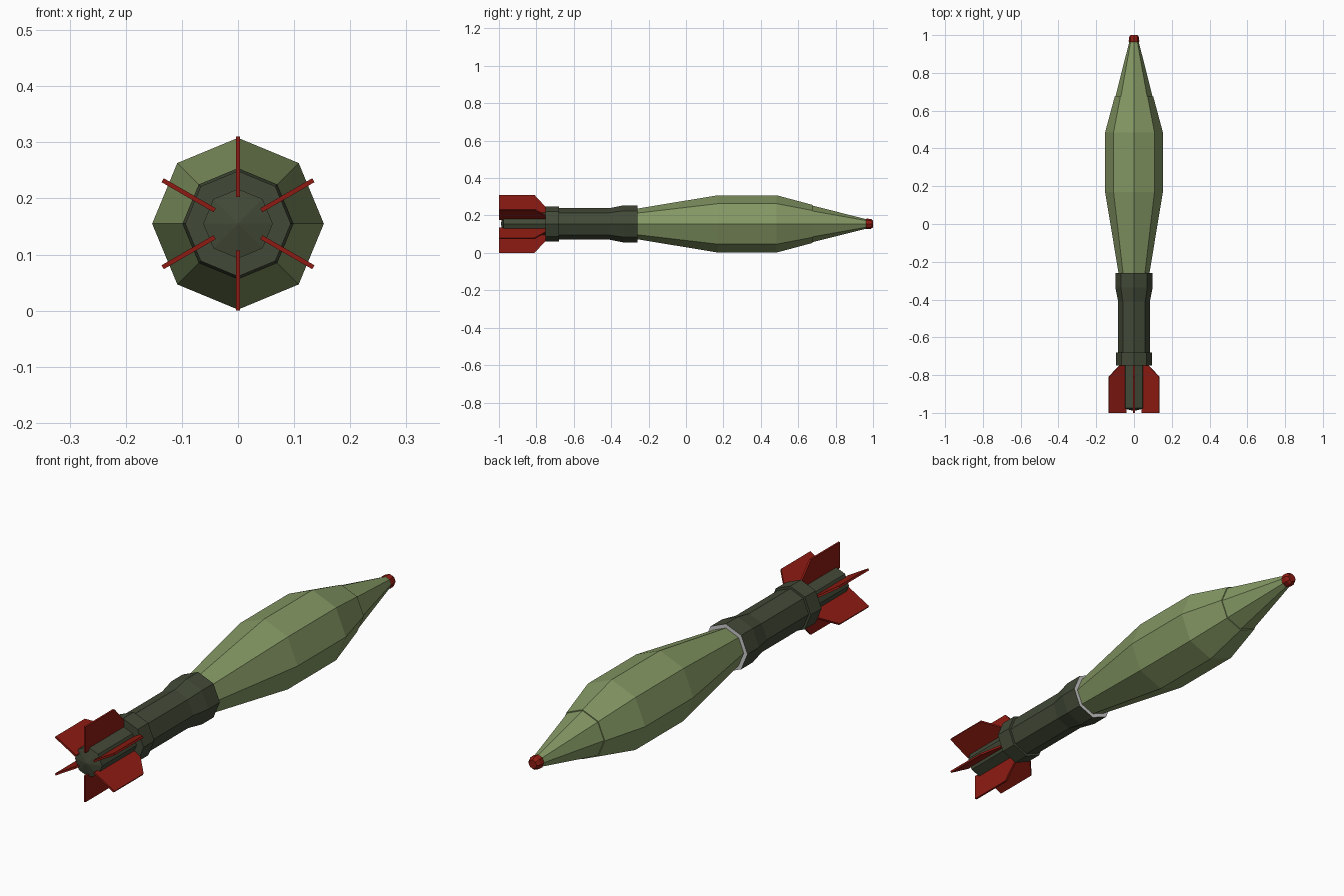
import bpy, bmesh
from math import sin, cos, pi
from mathutils import Vector

if "Cube" in bpy.data.objects:
    bpy.data.objects.remove(bpy.data.objects["Cube"])

ZC = 0.155    # height of the long axis
SIDES = 8


def material(name, rgb):
    m = bpy.data.materials.new(name)
    m.diffuse_color = (*rgb, 1)
    m.use_nodes = True
    m.node_tree.nodes["Principled BSDF"].inputs["Base Color"].default_value = m.diffuse_color
    return m


olive = material("olive", (0.23, 0.31, 0.125))
dark = material("dark_olive", (0.055, 0.068, 0.038))
red = material("red", (0.27, 0.011, 0.006))


def finish(name, bm, mat):
    bmesh.ops.recalc_face_normals(bm, faces=bm.faces)
    mesh = bpy.data.meshes.new(name)
    bm.to_mesh(mesh)
    bm.free()
    if mat:
        mesh.materials.append(mat)
    ob = bpy.data.objects.new(name, mesh)
    bpy.context.collection.objects.link(ob)
    return ob


def lathe(name, profile, mat, caps=True):
    """Eight-sided body around the y axis from (y, radius) points."""
    bm = bmesh.new()
    rings = []
    for y, r in profile:
        if r == 0:
            rings.append([bm.verts.new((0, y, ZC))] * SIDES)
        else:
            rings.append([bm.verts.new((r * cos(2 * pi * i / SIDES), y,
                                        ZC + r * sin(2 * pi * i / SIDES)))
                          for i in range(SIDES)])
    for a, b in zip(rings, rings[1:]):
        for i in range(SIDES):
            j = (i + 1) % SIDES
            bm.faces.new(list(dict.fromkeys((a[i], a[j], b[j], b[i]))))
    if caps:
        for ring in (rings[0], rings[-1]):
            if ring[0] is not ring[1]:
                bm.faces.new(ring)
    return finish(name, bm, mat)


def fin(name, angle):
    """Thin plate standing out from the axis, with a sloped leading corner."""
    outline = [(-1.0, 0.048), (-1.0, 0.155), (-0.81, 0.155),
               (-0.75, 0.09), (-0.75, 0.048)]
    out = Vector((cos(angle), 0, sin(angle)))
    side = Vector((-sin(angle), 0, cos(angle))) * 0.004
    bm = bmesh.new()
    plate = [[bm.verts.new(out * r + Vector((0, y, ZC)) + side * s)
              for y, r in outline] for s in (-1, 1)]
    for p in plate:
        bm.faces.new(p)
    n = len(outline)
    for i in range(n):
        j = (i + 1) % n
        bm.faces.new((plate[0][i], plate[0][j], plate[1][j], plate[1][i]))
    return finish(name, bm, red)


# Warhead and the nose cone behind a fine step
lathe("warhead", [(-0.26, 0.082), (0.17, 0.153), (0.485, 0.153), (0.675, 0.102)], olive)
lathe("nose_cone", [(0.675, 0.098), (0.965, 0.025)], olive)

# Red fuse tip
lathe("fuse_tip", [(0.96, 0.024), (0.966, 0.028), (0.988, 0.027), (1.0, 0.018)], red)

# Motor tube with flared front and rear collar
lathe("motor_tube", [(-0.75, 0.06), (-0.75, 0.094), (-0.68, 0.094), (-0.68, 0.084),
                     (-0.41, 0.084), (-0.335, 0.099), (-0.26, 0.099)], dark, caps=False)
lathe("flare_rim", [(-0.26, 0.099), (-0.26, 0.081)], None, caps=False)

# Tail boom with shallow pointed end
lathe("tail_boom", [(-0.99, 0), (-0.975, 0.062), (-0.74, 0.062)], dark)

# Six stabilising fins
for k in range(6):
    fin(f"fin_{k + 1}", pi / 6 + k * pi / 3)
